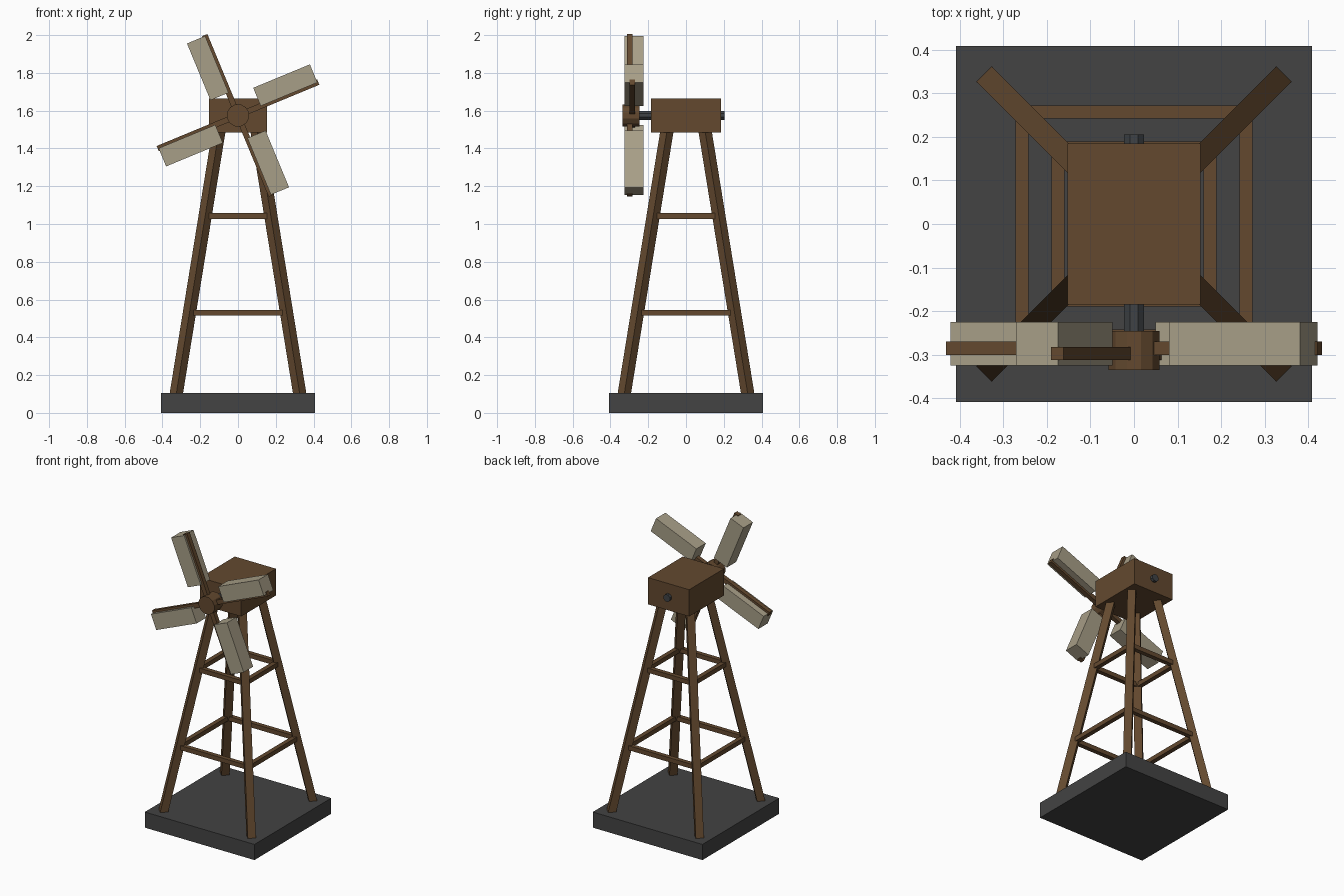
import bpy, bmesh, math
from mathutils import Matrix, Vector

if "Cube" in bpy.data.objects:
    bpy.data.objects.remove(bpy.data.objects["Cube"])


def material(name, rgb):
    m = bpy.data.materials.new(name)
    m.diffuse_color = (*rgb, 1)
    m.use_nodes = True
    m.node_tree.nodes["Principled BSDF"].inputs["Base Color"].default_value = m.diffuse_color
    return m


WOOD = material("brown_wood", (0.125, 0.066, 0.028))
STONE = material("dark_grey_stone", (0.056, 0.056, 0.056))
METAL = material("dark_metal", (0.05, 0.055, 0.06))
CLOTH = material("cream_sail", (0.39, 0.345, 0.245))


def finish(name, bm, mat):
    bmesh.ops.recalc_face_normals(bm, faces=bm.faces)
    mesh = bpy.data.meshes.new(name)
    bm.to_mesh(mesh)
    bm.free()
    mesh.materials.append(mat)
    ob = bpy.data.objects.new(name, mesh)
    bpy.context.collection.objects.link(ob)
    return ob


def box(name, lo, hi, mat, matrix=Matrix()):
    """Box between two corners, then placed by a matrix."""
    lo, hi = Vector(lo), Vector(hi)
    bm = bmesh.new()
    bmesh.ops.create_cube(bm, size=1, matrix=matrix
                          @ Matrix.Translation((lo + hi) / 2)
                          @ Matrix.Diagonal((*(hi - lo), 1)))
    return finish(name, bm, mat)


def rod_y(name, radius, y0, y1, z, sides, mat):
    """Prism lying along y."""
    bm = bmesh.new()
    bmesh.ops.create_cone(bm, cap_ends=True, segments=sides,
                          radius1=radius, radius2=radius, depth=y1 - y0,
                          matrix=Matrix.Translation((0, (y0 + y1) / 2, z))
                          @ Matrix.Rotation(math.pi / 2, 4, 'X')
                          @ Matrix.Rotation(math.pi / sides, 4, 'Z'))
    return finish(name, bm, mat)


# Base slab and head block
box("base", (-0.408, -0.408, 0), (0.408, 0.408, 0.105), STONE)
box("head", (-0.153, -0.185, 1.485), (0.153, 0.185, 1.665), WOOD)

# Four leaning legs, turned to face the diagonals
BOT, TOP = (0.327, 0.10), (0.098, 1.51)


def leg_offset(z):
    t = (z - BOT[1]) / (TOP[1] - BOT[1])
    return BOT[0] + t * (TOP[0] - BOT[0])


for i in range(4):
    sx, sy = (1, -1)[i % 2], (1, -1)[i // 2]
    bm = bmesh.new()
    bmesh.ops.create_cube(bm, size=1, matrix=Matrix.Rotation(math.pi / 4, 4, 'Z')
                          @ Matrix.Diagonal((0.05, 0.05, 1, 1)))
    for v in bm.verts:
        off, z = TOP if v.co.z > 0 else BOT
        v.co = Vector((v.co.x + sx * off, v.co.y + sy * off, z))
    finish(f"leg_{i + 1}", bm, WOOD)

# Two rings of cross braces
for ring, z in (("lower", 0.53), ("upper", 1.042)):
    d = leg_offset(z)
    for k in range(4):
        box(f"{ring}_brace_{k + 1}", (-d - 0.012, -d - 0.015, z - 0.015),
            (d + 0.012, -d + 0.015, z + 0.015), WOOD,
            Matrix.Rotation(k * math.pi / 2, 4, 'Z'))

# Shaft and hub
AXIS = 1.575
rod_y("shaft", 0.025, -0.26, 0.205, AXIS, 8, METAL)
rod_y("hub", 0.06, -0.335, -0.245, AXIS, 12, WOOD)

# Four arms, each carrying a sail on its leading side
for k in range(4):
    place = (Matrix.Translation((0, 0, AXIS))
             @ Matrix.Rotation(-math.radians(22.5 + 90 * k), 4, 'Y'))
    y = -0.285 if k % 2 == 0 else -0.2975
    box(f"arm_{k + 1}", (0, y - 0.015, -0.015), (0.46, y + 0.015, 0.015), WOOD, place)
    box(f"sail_{k + 1}", (0.13, -0.325, 0), (0.455, -0.225, 0.104), CLOTH, place)
